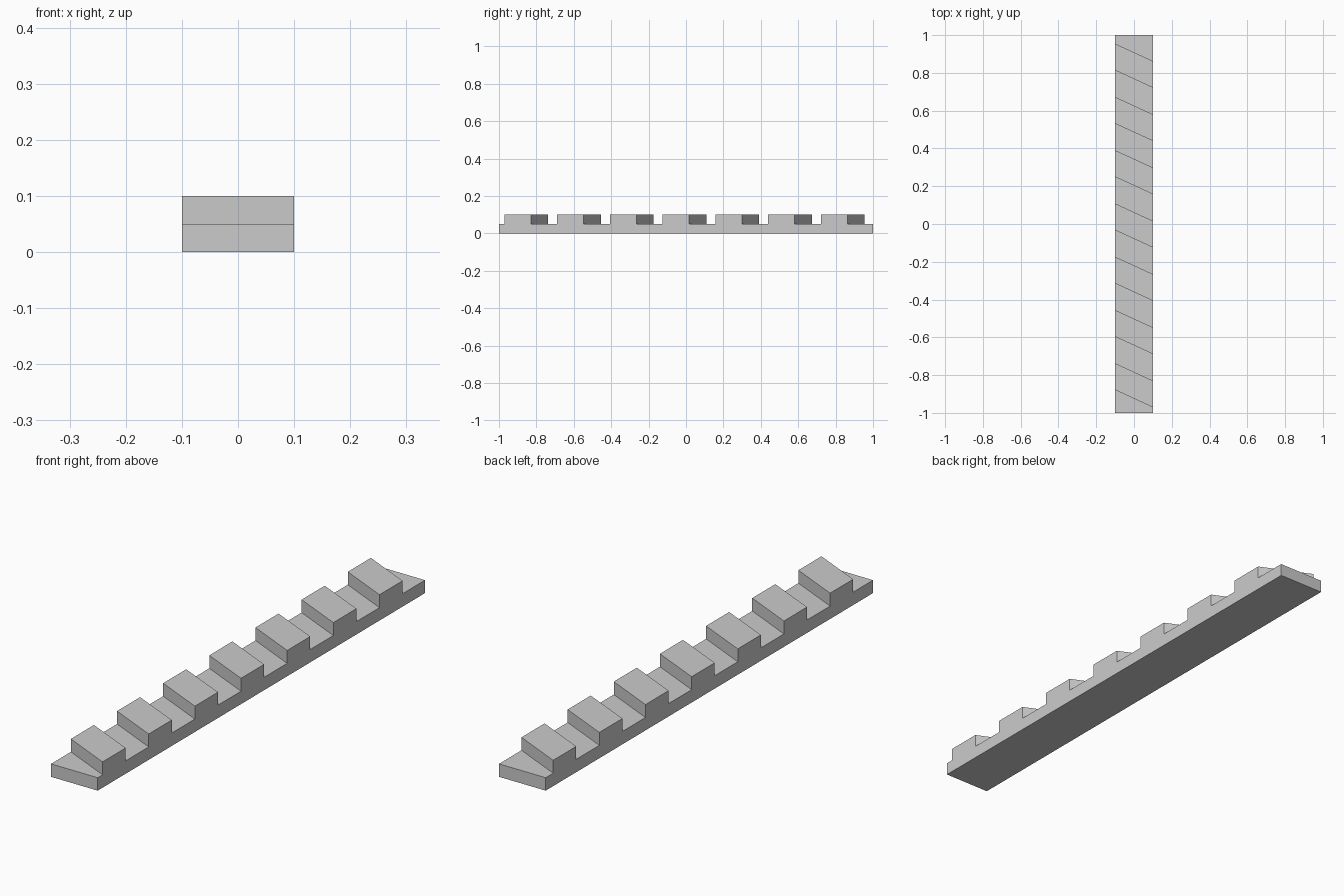
import bpy
import bmesh

cube = bpy.data.objects.get("Cube")
if cube:
    bpy.data.objects.remove(cube, do_unlink=True)

HALF_W, HALF_L = 0.1, 1.0
ROOT_Z, TIP_Z = 0.05, 0.1
TEETH, PITCH, TOOTH = 7, 0.282, 0.141
SLANT = 0.046      # tooth offset along the bar at each side
CENTRE = -0.008    # middle of the middle tooth


def side_profile(shift):
    """Stepped side outline (y, z); only the teeth are shifted."""
    pts = [(HALF_L, 0), (-HALF_L, 0), (-HALF_L, ROOT_Z)]
    for i in range(TEETH):
        mid = CENTRE + (i - (TEETH - 1) / 2) * PITCH + shift
        a, b = mid - TOOTH / 2, mid + TOOTH / 2
        pts += [(a, ROOT_Z), (a, TIP_Z), (b, TIP_Z), (b, ROOT_Z)]
    return pts + [(HALF_L, ROOT_Z)]


# Toothed bar: two side outlines bridged across the width
bm = bmesh.new()
left = [bm.verts.new((HALF_W, y, z)) for y, z in side_profile(-SLANT)]
right = [bm.verts.new((-HALF_W, y, z)) for y, z in side_profile(SLANT)]
bm.faces.new(left)
bm.faces.new(right[::-1])
for i in range(len(left)):
    j = (i + 1) % len(left)
    bm.faces.new((left[i], right[i], right[j], left[j]))
bmesh.ops.recalc_face_normals(bm, faces=bm.faces)

mesh = bpy.data.meshes.new("slanted_tooth_rack")
bm.to_mesh(mesh)
bm.free()
rack = bpy.data.objects.new("slanted_tooth_rack", mesh)
bpy.context.collection.objects.link(rack)

# Plain light grey
grey = bpy.data.materials.new("light_grey")
grey.use_nodes = True
colour = (0.6, 0.6, 0.6, 1)
grey.diffuse_color = colour
grey.node_tree.nodes["Principled BSDF"].inputs["Base Color"].default_value = colour
mesh.materials.append(grey)
